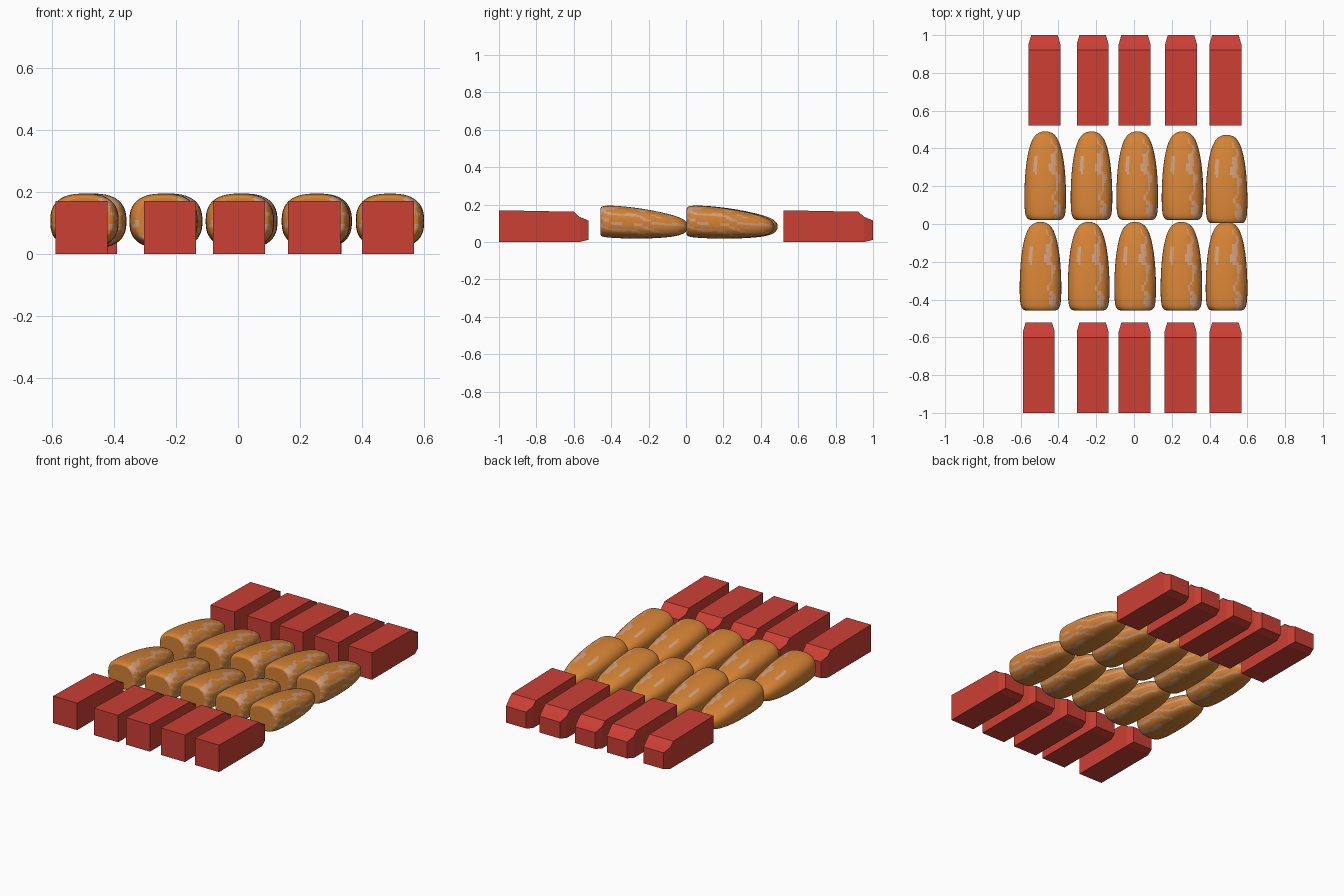
import bpy, bmesh, math

if "Cube" in bpy.data.objects:
    bpy.data.objects.remove(bpy.data.objects["Cube"])


def material(name, rgb):
    m = bpy.data.materials.new(name)
    m.diffuse_color = (*rgb, 1)
    m.use_nodes = True
    m.node_tree.nodes["Principled BSDF"].inputs["Base Color"].default_value = m.diffuse_color
    return m


RED = material("red", (0.60, 0.050, 0.035))
ORANGE = material("orange", (0.66, 0.225, 0.035))
STREAK = material("pale pink streak", (0.64, 0.34, 0.20))


def finish(bm, name, mats):
    bmesh.ops.recalc_face_normals(bm, faces=bm.faces)
    mesh = bpy.data.meshes.new(name)
    bm.to_mesh(mesh)
    bm.free()
    for m in mats:
        mesh.materials.append(m)
    return mesh


# Red stick: side profile extruded across x, narrowing at the +y tip
def stick_mesh():
    profile = [(0, 0, .084), (0, .17, .084), (.40, .162, .084), (.43, .135, .084),
               (.478, .115, .070), (.478, .012, .070), (.43, 0, .084)]
    bm = bmesh.new()
    sides = [[bm.verts.new((s * w, y, z)) for y, z, w in profile] for s in (-1, 1)]
    n = len(profile)
    for i in range(n):
        j = (i + 1) % n
        bm.faces.new((sides[0][i], sides[0][j], sides[1][j], sides[1][i]))
    for s in sides:
        bm.faces.new((s[0], s[1], s[2], s[3], s[6]))
        bm.faces.new((s[3], s[4], s[5], s[6]))
    return finish(bm, "red_stick", [RED])


def smooth(stations, t):
    """Catmull-Rom interpolation along the list of stations."""
    i = min(int(t), len(stations) - 2)
    f = t - i
    p = [stations[max(0, min(len(stations) - 1, i + k))] for k in (-1, 0, 1, 2)]
    return [0.5 * (2 * b + (c - a) * f + (2 * a - 5 * b + 4 * c - d) * f * f
                   + (3 * b - a - 3 * c + d) * f ** 3) for a, b, c, d in zip(*p)]


# Wavy marbling on the +x flank and upper right of each fillet
def is_streak(c):
    x, y, z = c
    wave = .012 * math.sin(y * 38) + .006 * math.sin(y * 85 + 1)
    if z > .125 and x < .085:
        line = abs(x - (.058 - .09 * max(0, y - .2) + wave)) < .011 + .007 * math.sin(y * 24 + 1)
        patch = ((x + .05) / .012) ** 2 + ((y - .34 - x) / .05) ** 2 < 1
        return line or patch
    if x > .04 or y < .02:
        return math.sin(150 * (z + .22 * y) + 1.5 * math.sin(y * 26) + 8 * x) > .55
    return False


# Fillet: rounded box section lofted from a blunt end to a tapered tip
def fillet_mesh():
    # y, half width, bottom z, top z
    st = [(0, .080, .040, .180), (.006, .093, .032, .188), (.03, .105, .026, .194),
          (.09, .110, .021, .193), (.18, .109, .019, .184), (.27, .103, .020, .170),
          (.35, .091, .025, .153), (.41, .074, .034, .136), (.447, .052, .048, .118),
          (.463, .028, .064, .101), (.468, .008, .076, .088)]
    bm = bmesh.new()
    rings, n, sub = [], 56, 6
    for k in range((len(st) - 1) * sub + 1):
        y, w, lo, hi = smooth(st, k / sub)
        ring = []
        for a in range(n):
            c, s = math.cos(2 * math.pi * a / n), math.sin(2 * math.pi * a / n)
            px = math.copysign(abs(c) ** .78, c)
            pz = math.copysign(abs(s) ** .78, s)
            ring.append(bm.verts.new((w * px, y, (lo + hi) / 2 + (hi - lo) / 2 * pz)))
        rings.append(ring)
    for r, q in zip(rings, rings[1:]):
        for a in range(n):
            b = (a + 1) % n
            bm.faces.new((r[a], r[b], q[b], q[a]))
    bm.faces.new(rings[0])
    bm.faces.new(rings[-1])
    for f in bm.faces:
        f.smooth = len(f.verts) == 4
        f.material_index = int(is_streak(f.calc_center_median()))
    return finish(bm, "fillet", [ORANGE, STREAK])


def place(name, mesh, spots):
    for i, (x, y) in enumerate(spots):
        ob = bpy.data.objects.new(f"{name}_{i + 1}", mesh)
        ob.location = (x, y, 0)
        bpy.context.collection.objects.link(ob)


stick, fillet = stick_mesh(), fillet_mesh()
place("front_stick", stick, [(x, -1) for x in (-.504, -.219, .003, .246, .484)])
place("back_stick", stick, [(x, .522) for x in (-.474, -.219, .003, .249, .484)])
place("front_fillet", fillet, [(x, -.457) for x in (-.495, -.24, .006, .251, .49)])
place("back_fillet", fillet, [(-.47, .022), (-.225, .022), (.017, .022), (.257, .022), (.49, .004)])
